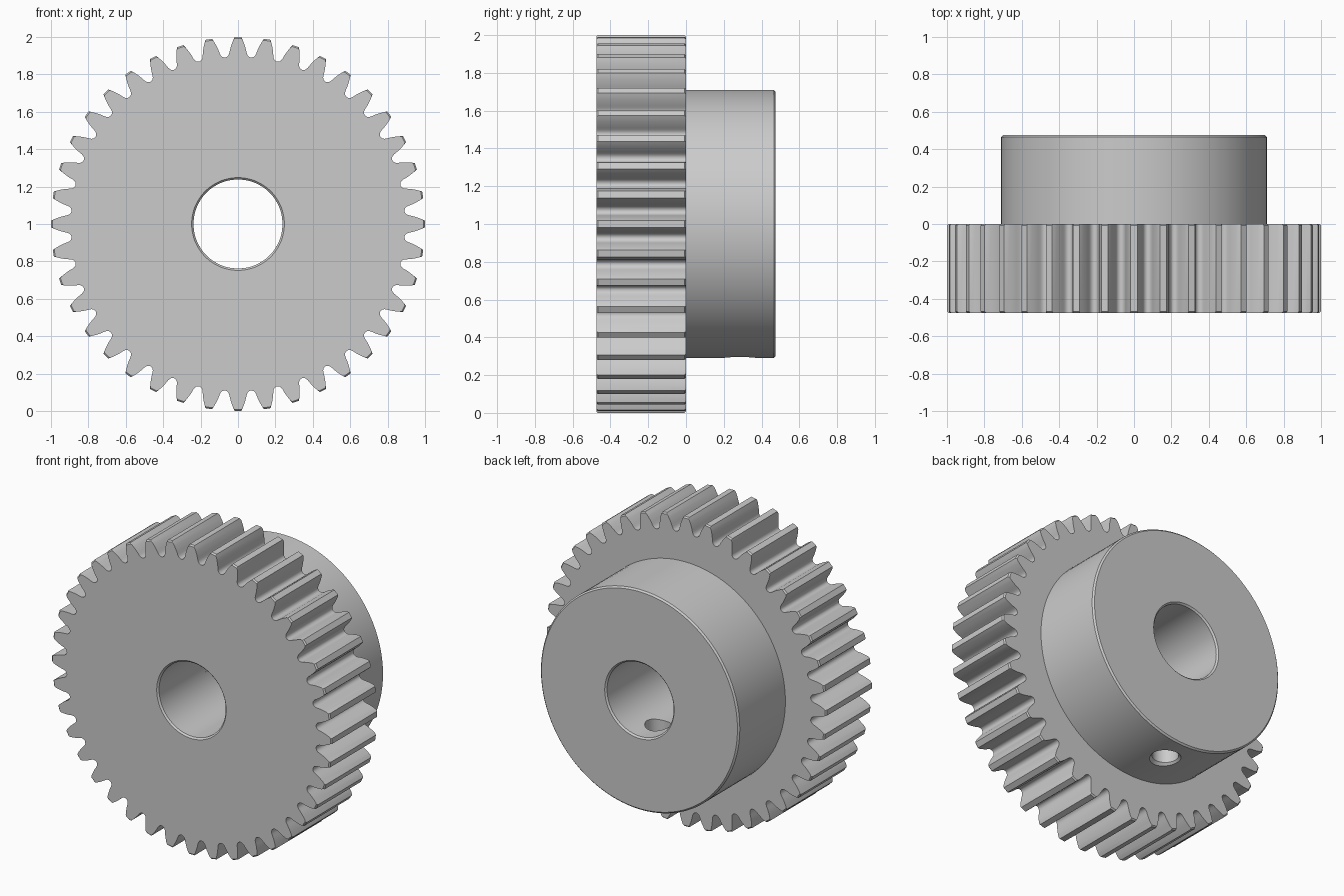
import bpy, bmesh
from math import sin, cos, tan, acos, pi, radians

if "Cube" in bpy.data.objects:
    bpy.data.objects.remove(bpy.data.objects["Cube"])

TEETH, TIP, ROOT, PITCH = 40, 1.0, 0.893, 0.952
BASE = PITCH * cos(radians(20))
FACE, HUB_R, BORE, CHAMFER = 0.475, 0.71, 0.238, 0.01

steel = bpy.data.materials.new("plain grey metal")
steel.use_nodes = True
grey = (0.6, 0.6, 0.6, 1)
steel.diffuse_color = grey
steel.node_tree.nodes["Principled BSDF"].inputs["Base Color"].default_value = grey


def loft(name, rings, closed):
    """Bridge equal-length rings; close them into a tube or cap both ends."""
    bm = bmesh.new()
    loops = [[bm.verts.new(p) for p in ring] for ring in rings]
    pairs = list(zip(loops, loops[1:]))
    if closed:
        pairs.append((loops[-1], loops[0]))
    else:
        bm.faces.new(loops[0])
        bm.faces.new(loops[-1])
    for a, b in pairs:
        for i in range(len(a)):
            j = (i + 1) % len(a)
            bm.faces.new((a[i], a[j], b[j], b[i]))
    bmesh.ops.recalc_face_normals(bm, faces=bm.faces)
    mesh = bpy.data.meshes.new(name)
    bm.to_mesh(mesh)
    bm.free()
    mesh.materials.append(steel)
    obj = bpy.data.objects.new(name, mesh)
    bpy.context.collection.objects.link(obj)
    return obj


def activate(obj):
    bpy.ops.object.select_all(action='DESELECT')
    obj.select_set(True)
    bpy.context.view_layer.objects.active = obj


def smooth(obj):
    activate(obj)
    bpy.ops.object.shade_smooth_by_angle(angle=radians(32))


def ring(polar, y):
    """Ring around the shaft axis from (radius, angle) pairs."""
    return [(r * sin(a), y, 1 + r * cos(a)) for r, a in polar]


def involute(r):
    a = acos(BASE / r)
    return tan(a) - a


# One tooth: involute flanks with rounded roots
half_pitch = pi / TEETH
flank = [(r, half_pitch / 2 + involute(PITCH) - involute(r))
         for r in (TIP, 0.985, 0.968, 0.95, 0.932, 0.916)]
flank += [(0.905, radians(3.2)), (0.898, radians(3.6)), (0.894, radians(4.1))]
tooth = [(r, -a) for r, a in reversed(flank)] + flank + [(ROOT, half_pitch)]
outline = [(r, a + 2 * half_pitch * i) for i in range(TEETH) for r, a in tooth]


def clipped(limit):
    return [(min(r, limit), a) for r, a in outline]


# Toothed wheel with chamfered tips and bore
gear = loft("gear_wheel", [
    ring(clipped(BORE), -FACE + CHAMFER),
    ring(clipped(BORE + CHAMFER), -FACE),
    ring(clipped(TIP - 0.008), -FACE),
    ring(outline, -FACE + 0.008),
    ring(outline, -0.008),
    ring(clipped(TIP - 0.008), 0),
    ring(clipped(BORE), 0)], True)
smooth(gear)

# Hub behind the wheel
SEGMENTS = 96
angles = [2 * pi * i / SEGMENTS for i in range(SEGMENTS)]
hub_profile = [(BORE, 0), (HUB_R, 0), (HUB_R, FACE - CHAMFER), (HUB_R - CHAMFER, FACE),
               (BORE + CHAMFER, FACE), (BORE, FACE - CHAMFER)]
hub = loft("hub", [ring([(r, a) for a in angles], y) for r, y in hub_profile], True)

# Countersunk set screw hole through the underside of the hub
HOLE_Y = 0.285
hole_profile = [(0.078, 1), (0.078, 0.308), (0.098, 0.288), (0.098, 0.2)]
cutter = loft("screw_hole_cutter", [
    [(r * cos(a), HOLE_Y + r * sin(a), z) for a in angles[::2]]
    for r, z in hole_profile], False)
cutter.hide_render = True
cut = hub.modifiers.new("screw_hole", 'BOOLEAN')
cut.operation, cut.solver, cut.object = 'DIFFERENCE', 'EXACT', cutter
activate(hub)
bpy.ops.object.modifier_apply(modifier=cut.name)
bpy.data.objects.remove(cutter)
smooth(hub)
